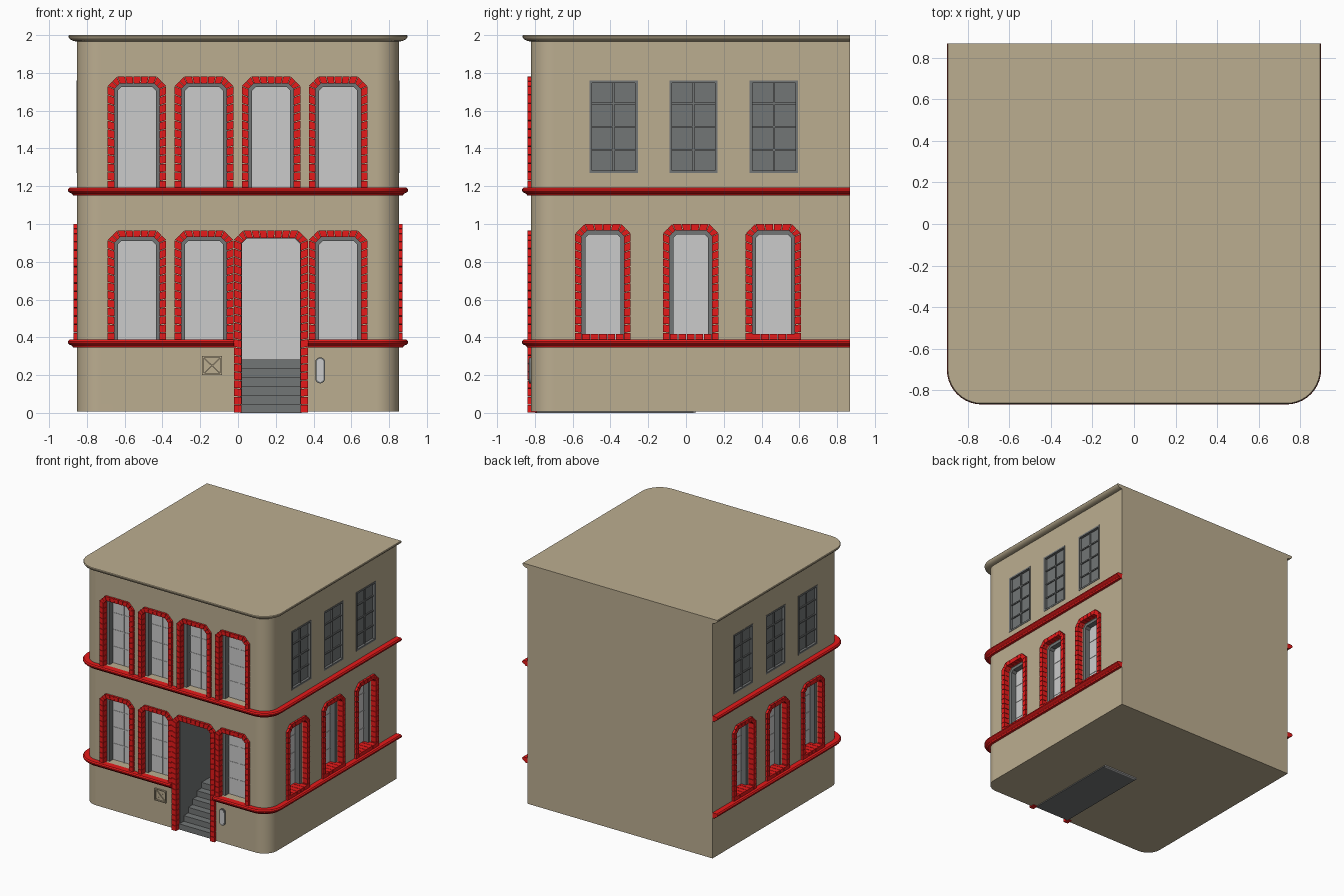
import bpy, bmesh, math

if "Cube" in bpy.data.objects:
    bpy.data.objects.remove(bpy.data.objects["Cube"])

WX, FY, BY, R = 0.852, -0.82, 0.868, 0.12   # half width, front, back, corner radius
parts = {}


def bm_of(name):
    return parts.setdefault(name, bmesh.new())


def loft(name, sections):
    """Skin closed 3D loops together and cap both ends."""
    bm = bm_of(name)
    rings = [[bm.verts.new(p) for p in s] for s in sections]
    n = len(rings[0])
    for a, b in zip(rings, rings[1:]):
        for i in range(n):
            j = (i + 1) % n
            bm.faces.new((a[i], a[j], b[j], b[i]))
    bm.faces.new(rings[0][::-1])
    bm.faces.new(rings[-1])


# wall mappings: (along, height, outward) -> xyz
def front(u, w, d):
    return (u, FY - d, w)


def side(s):
    return lambda u, w, d: (s * (WX + d), u, w)


def prism(name, poly, wall, d0, d1):
    loft(name, [[wall(u, w, d) for u, w in poly] for d in (d0, d1)])


def rect(u0, u1, w0, w1):
    return [(u0, w0), (u0, w1), (u1, w1), (u1, w0)]


def arch(u0, u1, w0, w1, c, t=0.0):
    """Chamfered arch outline, offset inward by t."""
    u0, u1, w1, c = u0 + t, u1 - t, w1 - t, max(c - 0.586 * t, 0.004)
    return [(u0, w0), (u0, w1 - c), (u0 + c, w1), (u1 - c, w1), (u1, w1 - c), (u1, w0)]


def lerp(a, b, k):
    return (a[0] + (b[0] - a[0]) * k, a[1] + (b[1] - a[1]) * k)


def ring(name, wall, outer, inner, d0, d1, size=9.0, gap=0.0):
    """Blocks between two outlines, split into bricks of about the given size."""
    for i in range(len(outer) - 1):
        o, p, q, r = outer[i], outer[i + 1], inner[i], inner[i + 1]
        n = max(1, round(math.dist(o, p) / size))
        for k in range(n):
            a, b = (k + gap) / n, (k + 1 - gap) / n
            prism(name, [lerp(o, p, a), lerp(o, p, b), lerp(q, r, b), lerp(q, r, a)], wall, d0, d1)


def bars(name, wall, u0, u1, w0, w1, d0, d1, t):
    """Two by four glazing bars."""
    m = (u0 + u1) / 2
    prism(name, rect(m - t, m + t, w0, w1), wall, d0, d1)
    for k in (1, 2, 3):
        h = w0 + (w1 - w0) * k / 4
        prism(name, rect(u0, u1, h - t, h + t), wall, d0, d1 - 0.001)


def arched_window(wall, u0, u1, w0, w1, sill=False):
    t, c = 0.035, 0.05
    out, inn = arch(u0, u1, w0, w1, c), arch(u0, u1, w0, w1, c, t)
    ring("brick_surrounds", wall, out, inn, -0.03, 0.018, 0.044, 0.04)
    prism("cutter", arch(u0, u1, w0 + 0.004, w1, c, t - 0.005), wall, -0.09, 0.1)
    ring("window_frames", wall, arch(u0, u1, w0, w1, c, t - 0.004),
         arch(u0, u1, w0, w1, c, t + 0.02), -0.095, -0.04)
    prism("window_glass", inn, wall, -0.1, -0.085)
    bars("glazing_bars", wall, u0 + t, u1 - t, w0, w1 - t, -0.09, -0.081, 0.004)
    if sill:
        ring("brick_surrounds", wall, [(u0 + t, w0), (u1 - t, w0)],
             [(u0 + t, w0 + t), (u1 - t, w0 + t)], -0.085, 0.018, 0.044, 0.04)


# front windows
for x in (-0.535, -0.18, 0.175, 0.53):
    arched_window(front, x - 0.155, x + 0.155, 1.185, 1.78)
    if x != 0.175:
        arched_window(front, x - 0.155, x + 0.155, 0.38, 0.965)

# side windows, both sides
for s in (-1, 1):
    wall = side(s)
    for y in (-0.44, 0.025, 0.463):
        arched_window(wall, y - 0.147, y + 0.147, 0.382, 1.0, True)
    for y in (-0.383, 0.04, 0.465):
        a, b, lo, hi = y - 0.128, y + 0.128, 1.27, 1.76
        prism("cutter", rect(a, b, lo, hi), wall, -0.03, 0.1)
        prism("upper_side_panes", rect(a, b, lo, hi), wall, -0.04, -0.018)
        o = rect(a, b, lo, hi)
        i = rect(a + 0.014, b - 0.014, lo + 0.014, hi - 0.014)
        ring("upper_side_frames", wall, o + o[:1], i + i[:1], -0.03, 0.003)
        bars("upper_side_frames", wall, a, b, lo, hi, -0.03, -0.008, 0.005)

# doorway with brick jambs, lining and back wall
D = (-0.022, 0.37, 0.0, 0.965, 0.05)
ring("brick_surrounds", front, arch(*D), arch(*D, 0.04), -0.03, 0.02, 0.044, 0.04)
prism("cutter", arch(-0.022, 0.37, -0.05, 0.965, 0.05, 0.035), front, -0.86, 0.1)
ring("door_lining", front, arch(*D, 0.034), arch(*D, 0.043), -0.86, -0.025)
prism("door_back_wall", arch(*D, 0.036), front, -0.87, -0.85)

# stairs and landing
steps = [(-0.8, 0.0)]
for k in range(6):
    y = -0.8 + 0.058 * k
    steps += [(y, 0.047 * (k + 1)), (y + 0.058, 0.047 * (k + 1))]
steps[-1] = (0.035, 0.282)
steps.append((0.035, 0.0))
loft("stairs", [[(x, y, z) for y, z in steps] for x in (0.018, 0.33)])


# rounded building outline
def half(o, xend):
    arc = [math.radians(180 + 90 * k / 10) for k in range(11)]
    return [(-WX - o, BY)] + [(-WX + R + (R + o) * math.cos(a), FY + R + (R + o) * math.sin(a))
                              for a in arc] + [(xend, FY - o)]


def full(o):
    h = half(o, 0)[:-1]
    return h + [(-x, y) for x, y in reversed(h)]


loft("building_walls", [[(x, y, z) for x, y in full(0)] for z in (0.008, 1.985)])
loft("roof_cornice", [[(x, y, z) for x, y in full(o)] for o, z in
                      ((0, 1.965), (0.022, 1.97), (0.036, 1.977), (0.044, 1.987), (0.046, 1.995), (0.042, 2.0))])


# red string courses
def band(name, path_at, dz=0.0):
    profile = [(-0.01, 0.345), (0.02, 0.345), (0.026, 0.355), (0.042, 0.362), (0.048, 0.37),
               (0.048, 0.379), (0.04, 0.388), (-0.01, 0.388)]
    paths = [path_at(o) for o, z in profile]
    loft(name, [[(*p[i], z + dz) for p, (o, z) in zip(paths, profile)] for i in range(len(paths[0]))])


band("upper_band", full, 0.805)
band("lower_band", lambda o: half(o, -0.02))
band("lower_band", lambda o: [(-x, y) for x, y in half(o, -0.37)])

# wall vent with crossed bars
v = rect(-0.19, -0.085, 0.2, 0.3)
vi = rect(-0.182, -0.093, 0.208, 0.292)
ring("wall_vent", front, v + v[:1], vi + vi[:1], -0.005, 0.01)
for a, b in ((0, 2), (1, 3)):
    p, q = vi[a], vi[b]
    prism("wall_vent", [(p[0], p[1] - 0.004), (p[0], p[1] + 0.004),
                        (q[0], q[1] + 0.004), (q[0], q[1] - 0.004)], front, -0.005, 0.008)


# rounded wall plate
def capsule(r):
    return [(0.435 + r * math.cos(a), 0.225 + (0.043 if k < 9 else -0.043) + r * math.sin(a))
            for k in range(18) for a in [math.pi * (k if k < 9 else k - 1) / 8]]


prism("wall_plate", capsule(0.026), front, -0.005, 0.01)
prism("wall_plate_face", capsule(0.018), front, 0.0, 0.014)

# colours
beige, red = (0.5, 0.42, 0.28, 1), (0.8, 0.01, 0.01, 1)
dark, light = (0.17, 0.18, 0.18, 1), (0.55, 0.55, 0.55, 1)
colour = {"building_walls": beige, "roof_cornice": beige, "upper_band": red, "lower_band": red,
          "brick_surrounds": red, "window_frames": dark, "upper_side_panes": dark, "stairs": dark,
          "window_glass": light, "glazing_bars": light, "door_back_wall": light, "door_lining": dark,
          "wall_vent": beige, "wall_plate": dark, "wall_plate_face": light, "upper_side_frames": dark}
mats = {}
for key, c in (("beige", beige), ("red", red), ("dark_grey", dark), ("light_grey", light)):
    mats[c] = bpy.data.materials.new(key)
    mats[c].diffuse_color = c

objs = {}
for name, bm in parts.items():
    bmesh.ops.recalc_face_normals(bm, faces=bm.faces)
    me = bpy.data.meshes.new(name)
    bm.to_mesh(me)
    bm.free()
    objs[name] = bpy.data.objects.new(name, me)
    bpy.context.collection.objects.link(objs[name])
    if name in colour:
        me.materials.append(mats[colour[name]])

# cut the openings out of the walls
walls, cutter = objs["building_walls"], objs["cutter"]
cutter.hide_render = True
mod = walls.modifiers.new("openings", "BOOLEAN")
mod.operation, mod.solver, mod.object = "DIFFERENCE", "EXACT", cutter
dg = bpy.context.evaluated_depsgraph_get()
cut = bpy.data.meshes.new_from_object(walls.evaluated_get(dg))
walls.modifiers.clear()
walls.data = cut
bpy.data.objects.remove(cutter)

# smooth rounded parts
for name in ("building_walls", "roof_cornice", "upper_band", "lower_band"):
    bpy.ops.object.select_all(action="DESELECT")
    objs[name].select_set(True)
    bpy.context.view_layer.objects.active = objs[name]
    bpy.ops.object.shade_smooth_by_angle(angle=math.radians(35))
    objs[name].modifiers.new("even_shading", "WEIGHTED_NORMAL").keep_sharp = True

for m in bpy.data.materials:
    if m.users and not m.is_grease_pencil:
        m.use_nodes = True
        m.node_tree.nodes["Principled BSDF"].inputs["Base Color"].default_value = m.diffuse_color
